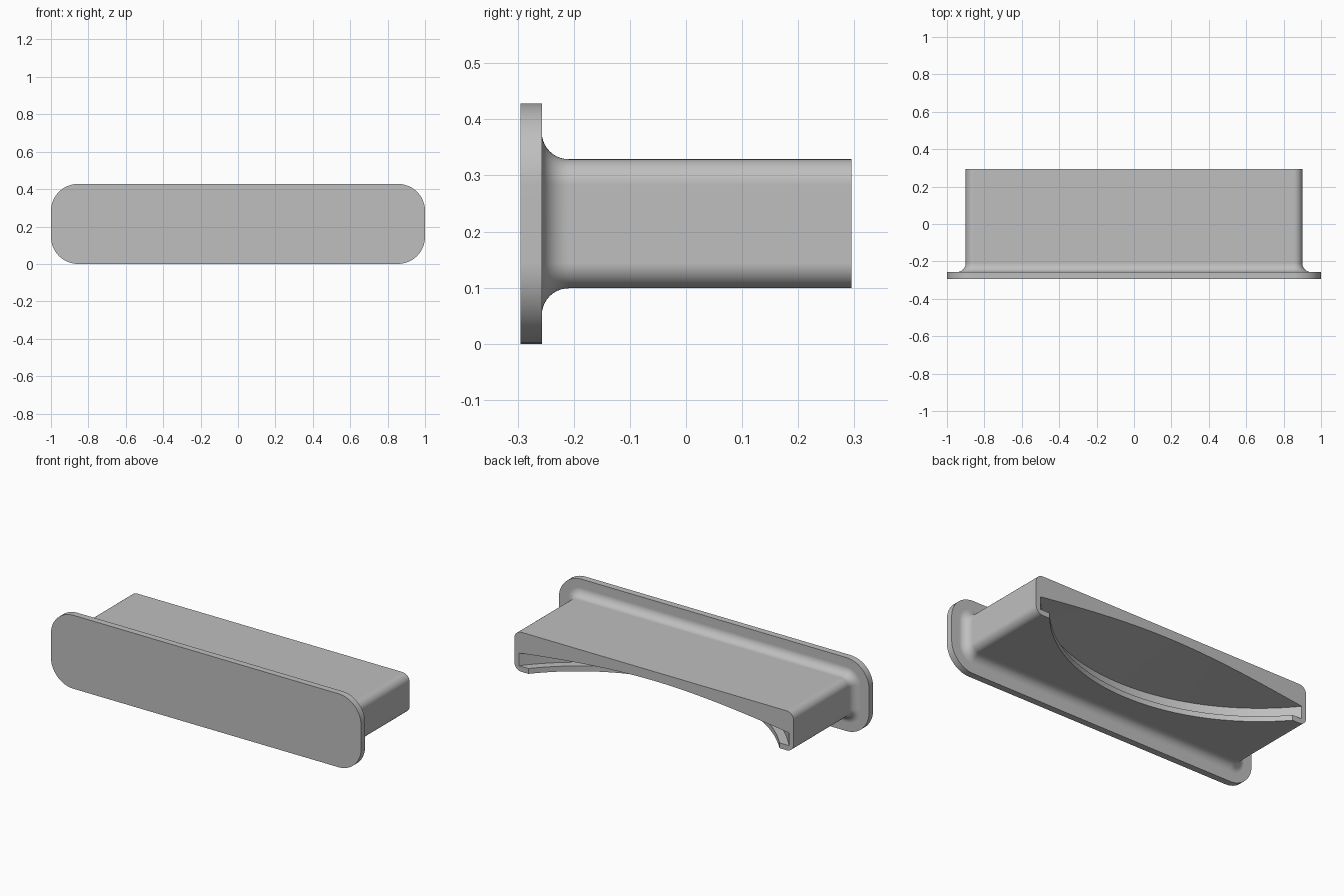
import bpy, bmesh, math

cube = bpy.data.objects.get("Cube")
if cube:
    bpy.data.objects.remove(cube, do_unlink=True)

MID_Z = 0.214
BACK = 0.295
PIVOT_Y = 0.995      # centre of the round finger recess


def rounded_ring(bm, y, half_w, half_h, radius, steps=12):
    """Rounded rectangle of vertices in the xz plane."""
    ring = []
    for q, (sx, sz) in enumerate([(1, 1), (-1, 1), (-1, -1), (1, -1)]):
        for i in range(steps + 1):
            a = math.pi / 2 * (q + i / steps)
            ring.append(bm.verts.new((
                sx * (half_w - radius) + radius * math.cos(a), y,
                MID_Z + sz * (half_h - radius) + radius * math.sin(a))))
    return ring


def make_object(name, bm):
    bmesh.ops.recalc_face_normals(bm, faces=bm.faces)
    mesh = bpy.data.meshes.new(name)
    bm.to_mesh(mesh)
    bm.free()
    obj = bpy.data.objects.new(name, mesh)
    bpy.context.collection.objects.link(obj)
    return obj


# Handle: front plate, fillet and body lofted from front to back
w, h, r, fillet, plate_y = 0.9, 0.115, 0.045, 0.048, -0.257
sections = [(-BACK, 1.0, MID_Z, 0.145), (plate_y, 1.0, MID_Z, 0.145)]
for i in range(11):
    a = math.pi / 2 * i / 10
    grow = fillet * (1 - math.sin(a))
    sections.append((plate_y + fillet * (1 - math.cos(a)), w + grow, h + grow, r + grow))
sections.append((BACK, w, h, r))

bm = bmesh.new()
rings = [rounded_ring(bm, *s) for s in sections]
for a, b in zip(rings, rings[1:]):
    for i in range(len(a)):
        j = (i + 1) % len(a)
        bm.faces.new((a[i], a[j], b[j], b[i]))
bm.faces.new(rings[0])
bm.faces.new(rings[-1])
handle = make_object("drawer_handle", bm)

# Finger recess cutter: revolved lip opening, undercut slot and sloped ceiling
bm = bmesh.new()
profile = [(0, 0.05), (1.07, 0.05), (1.07, 0.13), (1.117, 0.13), (1.117, 0.204), (0, 0.394)]
verts = [bm.verts.new((x, PIVOT_Y, z)) for x, z in profile]
edges = [bm.edges.new(pair) for pair in zip(verts, verts[1:])]
bmesh.ops.spin(bm, geom=verts + edges, cent=(0, PIVOT_Y, 0), axis=(0, 0, 1),
               angle=math.tau, steps=160, use_duplicate=False)
bmesh.ops.remove_doubles(bm, verts=bm.verts, dist=0.0001)
cutter = make_object("recess_cutter", bm)
cutter.hide_render = True

bpy.ops.object.select_all(action='DESELECT')
handle.select_set(True)
bpy.context.view_layer.objects.active = handle
cut = handle.modifiers.new("finger_recess", 'BOOLEAN')
cut.operation = 'DIFFERENCE'
cut.solver = 'EXACT'
cut.object = cutter
bpy.ops.object.modifier_apply(modifier=cut.name)
bpy.data.objects.remove(cutter, do_unlink=True)

# Smooth fillets with crisp edges
bpy.ops.object.shade_smooth_by_angle(angle=math.radians(30))
normals = handle.modifiers.new("weighted_normals", 'WEIGHTED_NORMAL')
normals.keep_sharp = True

# Plain grey finish
grey = bpy.data.materials.new("plain_grey")
grey.use_nodes = True
colour = (0.52, 0.52, 0.52, 1)
grey.diffuse_color = colour
grey.node_tree.nodes["Principled BSDF"].inputs["Base Color"].default_value = colour
handle.data.materials.clear()
handle.data.materials.append(grey)
